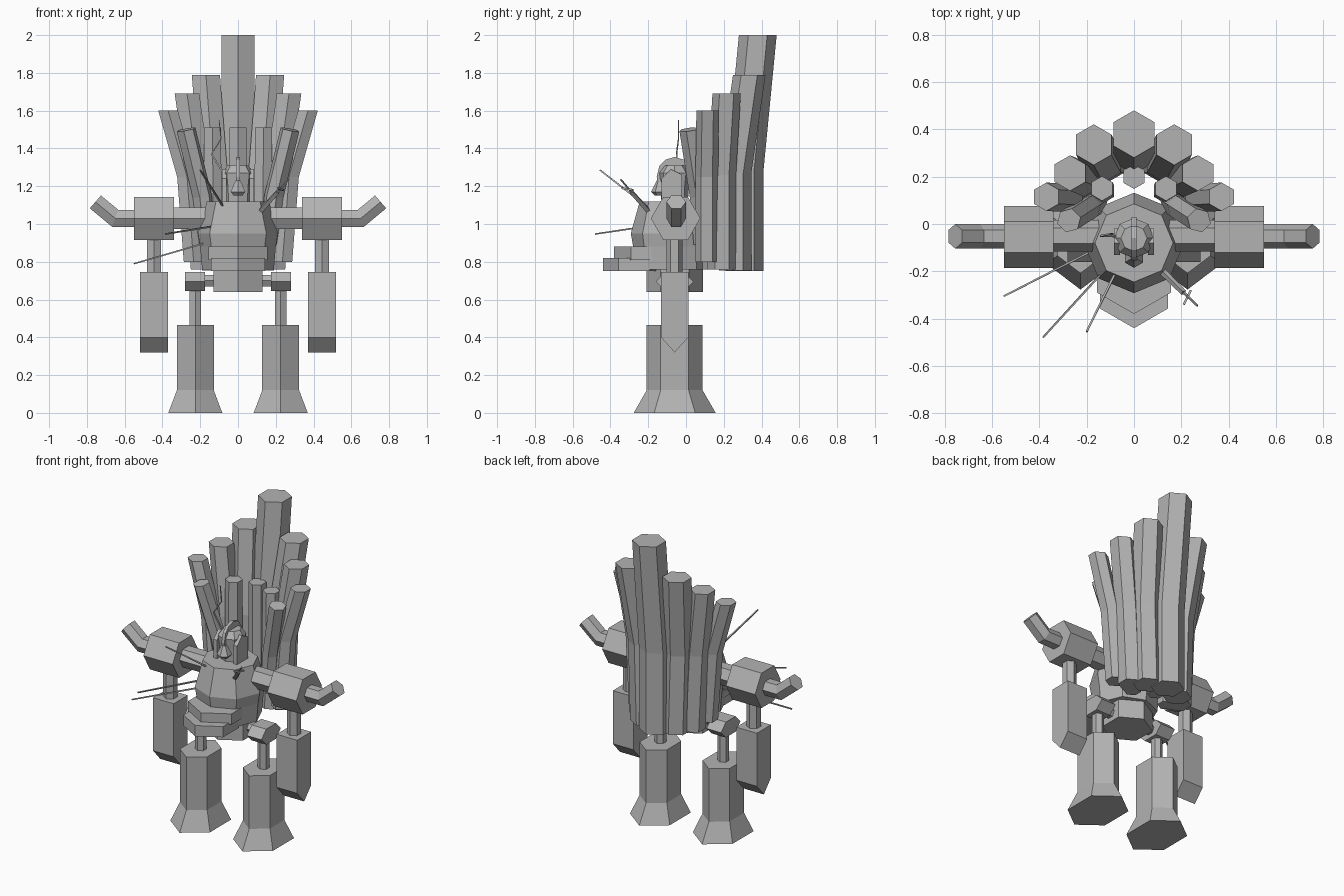
import bpy, bmesh, math
from mathutils import Vector

if "Cube" in bpy.data.objects:
    bpy.data.objects.remove(bpy.data.objects["Cube"])

grey = bpy.data.materials.new("stone_grey")
grey.diffuse_color = (0.45, 0.45, 0.45, 1)
grey.use_nodes = True
grey.node_tree.nodes["Principled BSDF"].inputs["Base Color"].default_value = grey.diffuse_color


def loft(name, rings):
    """Skin a list of equal-length point rings, capping both ends."""
    bm = bmesh.new()
    vs = [[bm.verts.new(p) for p in r] for r in rings]
    n = len(vs[0])
    for a, b in zip(vs, vs[1:]):
        for i in range(n):
            j = (i + 1) % n
            bm.faces.new((a[i], a[j], b[j], b[i]))
    bm.faces.new(vs[0])
    bm.faces.new(vs[-1])
    bmesh.ops.recalc_face_normals(bm, faces=bm.faces)
    me = bpy.data.meshes.new(name)
    bm.to_mesh(me)
    bm.free()
    me.materials.append(grey)
    ob = bpy.data.objects.new(name, me)
    bpy.context.collection.objects.link(ob)
    return ob


def ring_z(x, y, z, rx, ry=None, n=6):
    """Horizontal ring with a corner facing the front."""
    ry = ry or rx
    return [(x + rx * math.sin(t), y - ry * math.cos(t), z)
            for t in (2 * math.pi * i / n for i in range(n))]


def ring_x(x, y, z, ry, rz=None, tilt=0.0):
    """Hexagonal ring across the x axis, flat on top, optionally tilted."""
    rz = rz or ry
    out = []
    for i in range(6):
        t = math.pi * i / 3
        h = rz * math.sin(t)
        out.append((x - h * math.sin(tilt), y + ry * math.cos(t), z + h * math.cos(tilt)))
    return out


def rod(name, points, r0, r1, n=4):
    """Thin rod along a path, tapering from r0 to r1."""
    pts = [Vector(p) for p in points]
    d = (pts[-1] - pts[0]).normalized()
    u = d.orthogonal().normalized()
    v = d.cross(u)
    rings = []
    for k, p in enumerate(pts):
        r = r0 + (r1 - r0) * k / (len(pts) - 1)
        rings.append([p + r * (u * math.cos(a) + v * math.sin(a))
                      for a in (2 * math.pi * i / n for i in range(n))])
    return loft(name, rings)


def mirror(ob):
    """Mirror a part across x = 0."""
    m = ob.modifiers.new("mirror", 'MIRROR')
    m.use_axis = (True, False, False)
    m.use_clip = False
    m.use_mirror_merge = False
    return ob


CY = -0.06

# Torso, pelvis and stepped belly plates
loft("torso", [ring_z(0, -0.08, z, r, n=8) for z, r in
               ((0.76, 0.19), (0.88, 0.2), (0.95, 0.212), (1.12, 0.165))])
loft("pelvis", [ring_z(0, CY, z, 0.15) for z in (0.64, 0.8)])
loft("lower_belly_plate", [ring_z(0, -0.275, z, 0.165) for z in (0.75, 0.82)])
loft("upper_belly_plate", [ring_z(0, -0.20, z, 0.18) for z in (0.81, 0.88)])

# Head with helmet dome, nose, cheek guards and crest
loft("head", [ring_z(0, CY, z, r, n=8) for z, r in
              ((1.11, 0.07), (1.2, 0.075), (1.27, 0.085), (1.31, 0.055))])
loft("nose", [ring_z(0, -0.14, z, r) for z, r in ((1.15, 0.025), (1.17, 0.045), (1.23, 0.015))])
crest = [(-0.155, 1.25), (-0.14, 1.31), (-0.11, 1.34), (-0.06, 1.355),
         (-0.01, 1.34), (0.03, 1.28), (0.03, 1.22), (-0.15, 1.22)]
loft("crest", [[(x, y, z) for y, z in crest] for x in (-0.01, 0.01)])
cheek = [(-0.13, 1.11), (-0.13, 1.24), (-0.08, 1.29), (-0.02, 1.26), (-0.02, 1.11)]
mirror(loft("cheek_guard", [[(x, y, z) for y, z in cheek] for x in (0.06, 0.085)]))

# Arms: shoulder link, shoulder block, bent horn, upper arm, forearm
mirror(loft("shoulder_link", [ring_x(x, CY + 0.01, 1.03, 0.066) for x in (0.12, 0.35)]))
mirror(loft("shoulder_block", [ring_x(x, CY + 0.005, 1.03, 0.131) for x in (0.34, 0.55)]))
T = math.radians(41)
mirror(loft("shoulder_horn", [ring_x(0.54, CY + 0.008, 1.03, 0.052),
                              ring_x(0.65, CY + 0.008, 1.03, 0.052, 0.055, T / 2),
                              ring_x(0.755, CY + 0.008, 1.117, 0.052, 0.052, T)]))
mirror(loft("upper_arm", [ring_z(0.445, CY, z, 0.042) for z in (0.73, 0.94)]))
fore = [(-0.132, 0.745), (-0.132, 0.4), (CY, 0.32), (0.012, 0.4), (0.012, 0.745)]
mirror(loft("forearm", [[(x, y, z) for y, z in fore] for x in (0.37, 0.518)]))

# Legs: hip link, hip block, thigh rod, flared lower leg
mirror(loft("hip_link", [ring_x(x, CY, 0.7, 0.035) for x in (0.1, 0.19)]))
mirror(loft("hip_block", [ring_x(x, CY, 0.695, 0.1, 0.058) for x in (0.175, 0.28)]))
mirror(loft("thigh_rod", [ring_z(0.226, CY, z, 0.035) for z in (0.45, 0.68)]))
mirror(loft("lower_leg", [ring_z(0.226, CY, z, rx, ry) for z, rx, ry in
                          ((0, 0.165, 0.217), (0.12, 0.113, 0.148), (0.465, 0.113, 0.148))]))


# Back columns: base, bend and top centres as (x, y, z), with one radius
def column(name, path, r, both=True):
    ob = loft(name, [ring_z(*p, r) for p in path])
    return mirror(ob) if both else ob


column("centre_column", [(0, 0.31, 0.75), (0, 0.31, 1.28), (0, 0.38, 2.0)], 0.1, False)
column("tall_column", [(0.115, 0.26, 0.755), (0.13, 0.26, 1.27), (0.17, 0.335, 1.79)], 0.086)
column("middle_column", [(0.185, 0.19, 0.76), (0.21, 0.19, 1.26), (0.27, 0.215, 1.69)], 0.075)
column("outer_column", [(0.235, 0.11, 0.8), (0.27, 0.11, 1.25), (0.37, 0.115, 1.6)], 0.06)
column("inner_centre_column", [(0, 0.2, 0.76), (0, 0.2, 1.51)], 0.052, False)
column("inner_side_column", [(0.13, 0.14, 0.76), (0.135, 0.15, 1.51)], 0.052)
mirror(rod("leaning_column", [(0.16, 0.09, 0.9), (0.19, 0.07, 1.15), (0.275, 0.015, 1.5)],
           0.052, 0.052, 6))

# Stuck spears, a broken blade and the jagged feather
rod("left_upper_spear", [(-0.07, -0.19, 1.08), (-0.2, -0.455, 1.285)], 0.007, 0.005)
rod("left_middle_spear", [(-0.12, -0.19, 0.99), (-0.385, -0.48, 0.947)], 0.006, 0.005)
rod("left_lower_spear", [(-0.17, -0.11, 0.9), (-0.55, -0.305, 0.79)], 0.006, 0.005)
rod("right_blade", [(0.11, -0.19, 1.06), (0.21, -0.29, 1.17)], 0.016, 0.013)
rod("right_blade_grip", [(0.21, -0.29, 1.17), (0.268, -0.345, 1.235)], 0.006, 0.005)
rod("right_blade_guard", [(0.24, -0.28, 1.18), (0.21, -0.34, 1.19)], 0.007, 0.007)
rod("feather", [(-0.05, -0.06, 1.23), (-0.09, -0.05, 1.29), (-0.14, -0.05, 1.37),
                (-0.09, -0.04, 1.45), (-0.1, -0.04, 1.55)], 0.008, 0.003)
